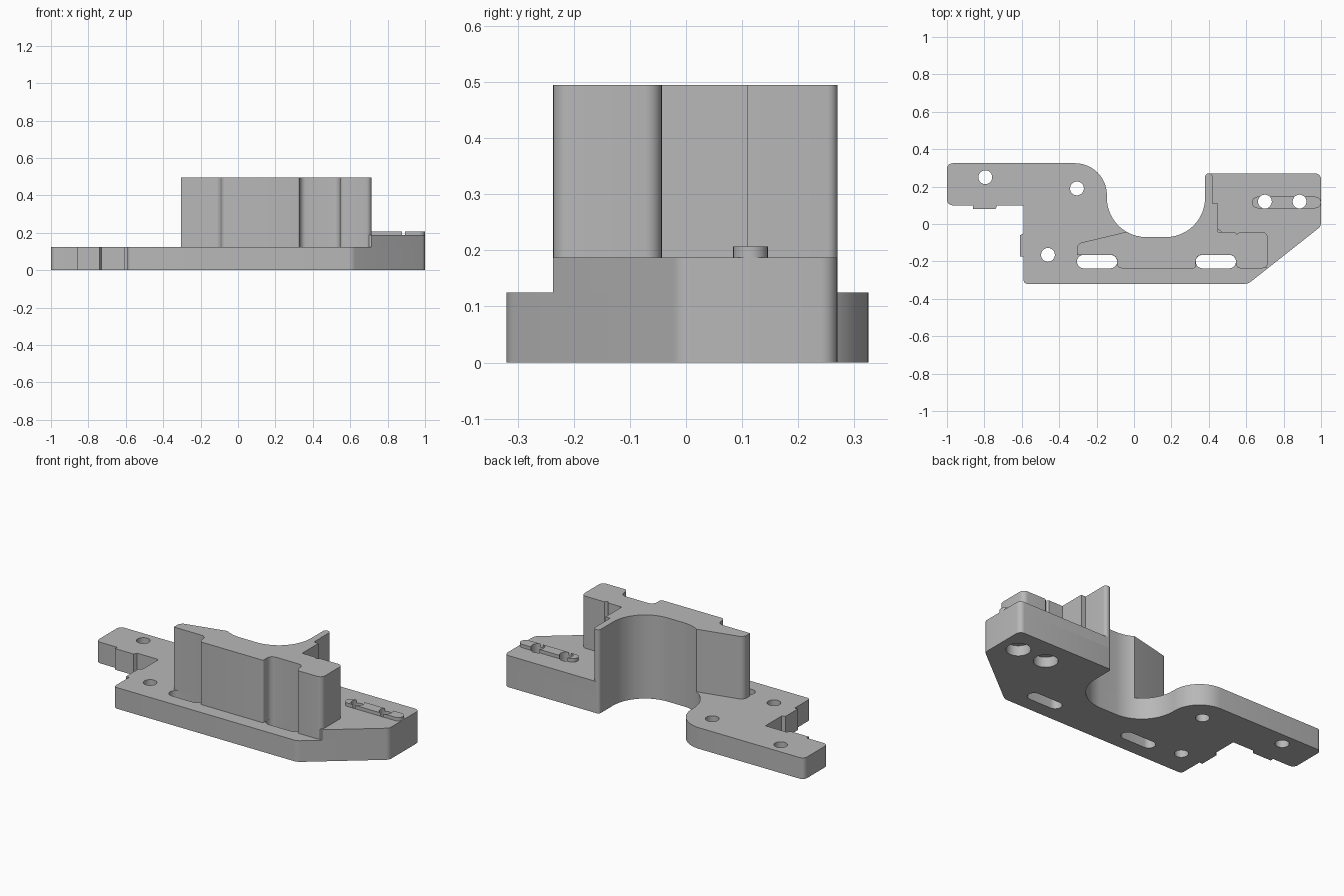
import bpy, bmesh
from math import cos, sin, tan, radians, pi
from mathutils import Vector

cube = bpy.data.objects.get("Cube")
if cube:
    bpy.data.objects.remove(cube)

grey = bpy.data.materials.new("plain_grey")
grey.use_nodes = True
colour = (0.48, 0.48, 0.48, 1)
grey.diffuse_color = colour
grey.node_tree.nodes["Principled BSDF"].inputs["Base Color"].default_value = colour


def arc(cx, cy, r, start, end, steps=14):
    """Sharp profile points along an arc, angles in degrees."""
    angles = [radians(start + (end - start) * i / steps) for i in range(steps + 1)]
    return [(cx + r * cos(a), cy + r * sin(a), 0) for a in angles]


def fillet(profile, steps=6):
    """Round each corner (x, y, radius) of a closed profile."""
    out = []
    for i, (x, y, r) in enumerate(profile):
        p = Vector((x, y))
        if r == 0:
            out.append(p)
            continue
        a = (Vector(profile[i - 1][:2]) - p).normalized()
        b = (Vector(profile[(i + 1) % len(profile)][:2]) - p).normalized()
        half = a.angle(b) / 2
        centre = p + (a + b).normalized() * (r / sin(half))
        reach = r / tan(half)
        s, e = p + a * reach - centre, p + b * reach - centre
        sweep = s.angle_signed(e)
        for k in range(steps + 1):
            t = -sweep * k / steps
            out.append(centre + Vector((s.x * cos(t) - s.y * sin(t),
                                        s.x * sin(t) + s.y * cos(t))))
    return out


def prism(name, profile, z0, z1):
    """Extrude a rounded profile between two heights."""
    bm = bmesh.new()
    face = bm.faces.new([bm.verts.new((p.x, p.y, z0)) for p in fillet(profile)])
    top = bmesh.ops.extrude_face_region(bm, geom=[face])["geom"]
    bmesh.ops.translate(bm, vec=(0, 0, z1 - z0),
                        verts=[v for v in top if isinstance(v, bmesh.types.BMVert)])
    bmesh.ops.recalc_face_normals(bm, faces=bm.faces)
    mesh = bpy.data.meshes.new(name)
    bm.to_mesh(mesh)
    bm.free()
    mesh.materials.append(grey)
    ob = bpy.data.objects.new(name, mesh)
    bpy.context.collection.objects.link(ob)
    return ob


def disc(x, y, r):
    return arc(x, y, r, 0, 345, 23)


def obround(x0, x1, y, r):
    return arc(x1 - r, y, r, -90, 90) + arc(x0 + r, y, r, 90, 270)


def cut(ob, profile, z0=-0.1, z1=0.6):
    """Cut a profile through a part."""
    cutter = prism("cutter", profile, z0, z1)
    cutter.hide_render = True
    mod = ob.modifiers.new("cut", 'BOOLEAN')
    mod.operation, mod.solver, mod.object = 'DIFFERENCE', 'EXACT', cutter
    bpy.context.view_layer.objects.active = ob
    bpy.ops.object.modifier_apply(modifier=mod.name)
    bpy.data.objects.remove(cutter)


PLATE, STEP, TOP = 0.125, 0.187, 0.495
bore = arc(0.17, 0.14, 0.21, 0, -90) + arc(0.065, 0.14, 0.21, -90, -180)

# Base plate with a curved recess and two small edge tabs
base = prism("base_plate", [
    (-0.59, -0.32, 0.02), (0.61, -0.32, 0.06), (1, -0.012, 0.04),
    (1, 0.27, 0.03), (0.38, 0.27, 0.018)] + bore
    + arc(-0.315, 0.155, 0.17, 0, 90) + [
    (-1, 0.325, 0.03), (-1, 0.1, 0.03), (-0.86, 0.1, 0), (-0.86, 0.08, 0),
    (-0.74, 0.08, 0), (-0.73, 0.1, 0), (-0.59, 0.1, 0), (-0.59, -0.05, 0),
    (-0.61, -0.06, 0), (-0.61, -0.175, 0), (-0.59, -0.175, 0)], 0, PLATE)

# Raised platform at the left end
platform = prism("raised_platform", [
    (0.40, 0.27, 0), (0.41, 0, 0), (0.58, -0.12, 0), (0.68, -0.225, 0),
    (0.715, -0.237, 0), (1, -0.012, 0.04), (1, 0.27, 0.03)], PLATE, STEP)

# Tall wall that follows the recess and steps round the slots
wall = prism("upright_wall", arc(0.065, 0.14, 0.21, 240, 270)
             + arc(0.17, 0.14, 0.21, 270, 360) + [
    (0.38, 0.27, 0.018), (0.42, 0.27, 0.018), (0.42, 0.11, 0), (0.45, 0.11, 0),
    (0.45, -0.043, 0), (0.54, -0.043, 0), (0.55, -0.056, 0), (0.565, -0.043, 0),
    (0.715, -0.043, 0.03), (0.715, -0.237, 0.03), (0.545, -0.237, 0.025),
    (0.545, -0.165, 0.034), (0.33, -0.165, 0.034), (0.33, -0.237, 0.012),
    (-0.09, -0.237, 0.025), (-0.09, -0.165, 0.034), (-0.305, -0.165, 0),
    (-0.305, -0.105, 0.035)], PLATE, TOP)

# Low rib on the platform, split by the holes
rib = prism("low_rib", obround(0.63, 1, 0.115, 0.031), STEP, STEP + 0.02)

# Slots and bolt holes
for x0, x1 in ((-0.305, -0.09), (0.33, 0.545)):
    cut(base, obround(x0, x1, -0.201, 0.036))
for x, y in ((-0.795, 0.25), (-0.305, 0.19), (-0.46, -0.165)):
    cut(base, disc(x, y, 0.037))
for x in (0.7, 0.885):
    for part in (base, platform, rib):
        cut(part, disc(x, 0.12, 0.037))
    # Counterbore on the underside
    cut(base, disc(x, 0.12, 0.065), -0.1, 0.06)

# Smooth curved faces, keep edges sharp
for ob in (base, platform, wall, rib):
    bpy.ops.object.select_all(action='DESELECT')
    ob.select_set(True)
    bpy.context.view_layer.objects.active = ob
    bpy.ops.object.shade_smooth_by_angle(angle=radians(30))
